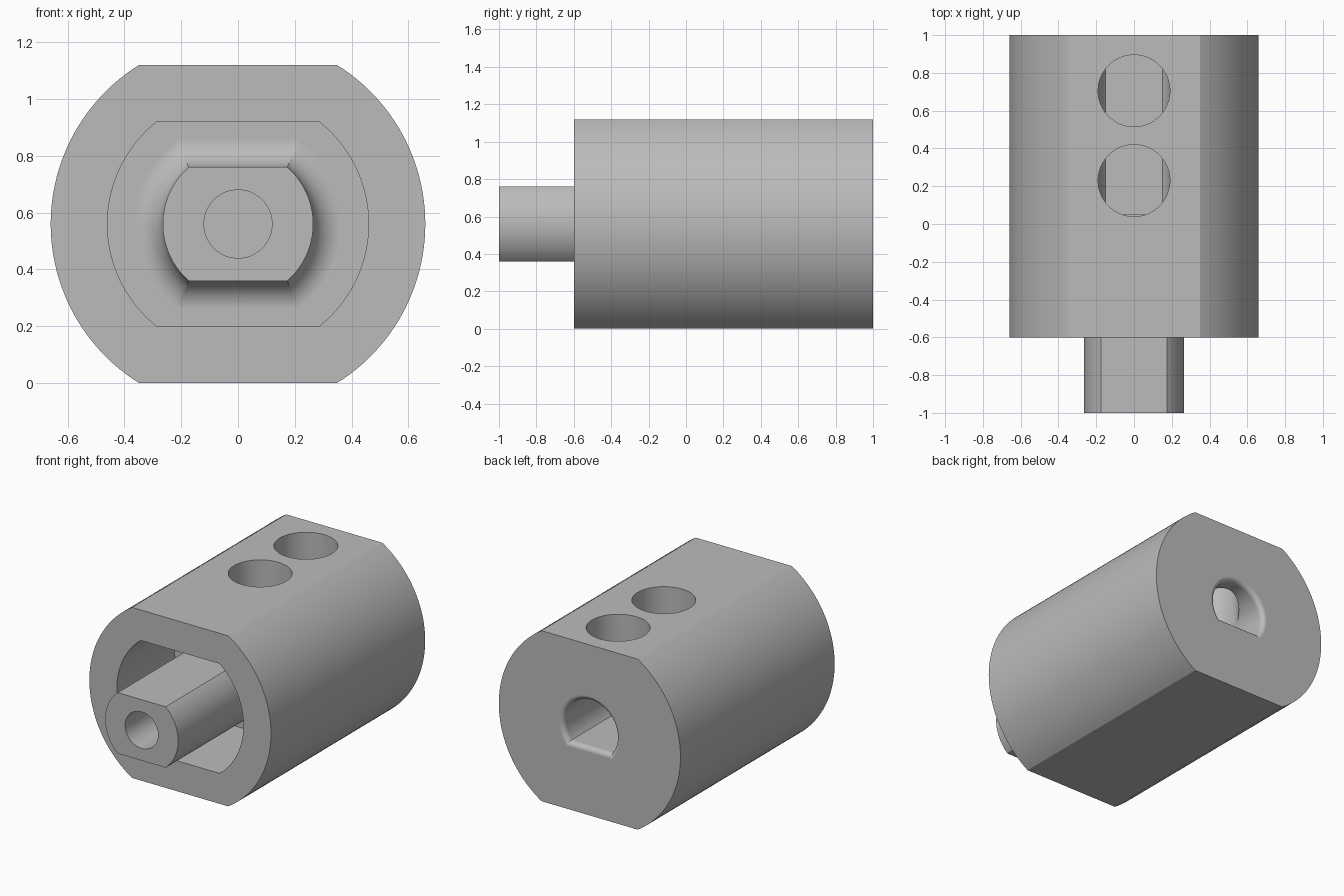
import bpy, bmesh, math
from mathutils import Vector

cube = bpy.data.objects.get("Cube")
if cube:
    bpy.data.objects.remove(cube, do_unlink=True)

MID = 0.56  # height of the main axis

grey = bpy.data.materials.new("plain grey")
grey.use_nodes = True
colour = (0.5, 0.5, 0.5, 1)
grey.diffuse_color = colour
grey.node_tree.nodes["Principled BSDF"].inputs["Base Color"].default_value = colour


def section(r, low, high, steps=48):
    """Circle cut flat below at -low and above at +high (None = no flat)."""
    a = -math.asin(low / r) if low else -math.pi / 2
    b = math.asin(high / r) if high else math.pi / 2
    right = [a + (b - a) * i / steps for i in range(steps + 1)]
    pts = [(r * math.cos(t), r * math.sin(t)) for t in right]
    left = [(-x, z) for x, z in reversed(pts)]
    if not high:
        left = left[1:]
    if not low:
        left = left[:-1]
    return pts + left


def loft(name, r, low, high, stations):
    """Skin the section along y; each station is (y, outward offset)."""
    bm = bmesh.new()
    rings = []
    for y, o in stations:
        pts = section(r + o, low and low + o, high and high + o)
        rings.append([bm.verts.new((x, y, MID + z)) for x, z in pts])
    n = len(rings[0])
    for p, q in zip(rings, rings[1:]):
        for i in range(n):
            j = (i + 1) % n
            bm.faces.new((p[i], p[j], q[j], q[i]))
    bm.faces.new(rings[0])
    bm.faces.new(rings[-1])
    bmesh.ops.recalc_face_normals(bm, faces=bm.faces)
    return finish(name, bm)


def finish(name, bm):
    mesh = bpy.data.meshes.new(name)
    bm.to_mesh(mesh)
    bm.free()
    mesh.materials.append(grey)
    obj = bpy.data.objects.new(name, mesh)
    bpy.context.collection.objects.link(obj)
    return obj


def flare(y, f, steps=10):
    """Quarter-round widening that ends at y."""
    angles = [math.pi / 2 * i / steps for i in range(steps + 1)]
    return [(y - f + f * math.sin(t), f - f * math.cos(t)) for t in angles]


def combine(target, tool, operation):
    tool.hide_render = True
    mod = target.modifiers.new(tool.name, "BOOLEAN")
    mod.operation = operation
    mod.solver = "EXACT"
    mod.object = tool
    bpy.context.view_layer.objects.active = target
    bpy.ops.object.modifier_apply(modifier=mod.name)
    bpy.data.objects.remove(tool, do_unlink=True)


# Barrel with flats on top and bottom
body = loft("coupling_body", 0.66, 0.56, 0.56, [(-0.6, 0), (1, 0)])

# Deep front pocket
combine(body, loft("pocket", 0.46, 0.36, 0.36, [(-0.7, 0), (0, 0)]), "DIFFERENCE")

# Central shaft with a filleted root on the pocket floor
root = flare(0, 0.1)
shaft = loft("shaft", 0.265, 0.2, 0.2, [(-1, 0)] + root + [(0.02, 0.1)])
combine(body, shaft, "UNION")

# Blind round bore in the shaft
combine(body, loft("shaft_bore", 0.12, None, None, [(-1.1, 0), (-0.2, 0)]), "DIFFERENCE")

# Rear bore with one flat and a rounded mouth
mouth = flare(1, 0.032)
rear = loft("rear_bore", 0.191, 0.116, None, [(0.05, 0)] + mouth + [(1.05, 0.032)])
combine(body, rear, "DIFFERENCE")

# Two screw holes from the top flat into the rear bore
for y in (0.23, 0.705):
    bm = bmesh.new()
    bmesh.ops.create_cone(bm, cap_ends=True, segments=96, radius1=0.19, radius2=0.19, depth=0.7)
    bmesh.ops.translate(bm, verts=bm.verts, vec=Vector((0, y, MID + 0.35)))
    combine(body, finish("screw_hole", bm), "DIFFERENCE")

# Smooth curves, crisp edges
bpy.ops.object.select_all(action="DESELECT")
body.select_set(True)
bpy.context.view_layer.objects.active = body
bpy.ops.object.shade_smooth_by_angle(angle=math.radians(20))
weighted = body.modifiers.new("even_shading", "WEIGHTED_NORMAL")
weighted.keep_sharp = True
